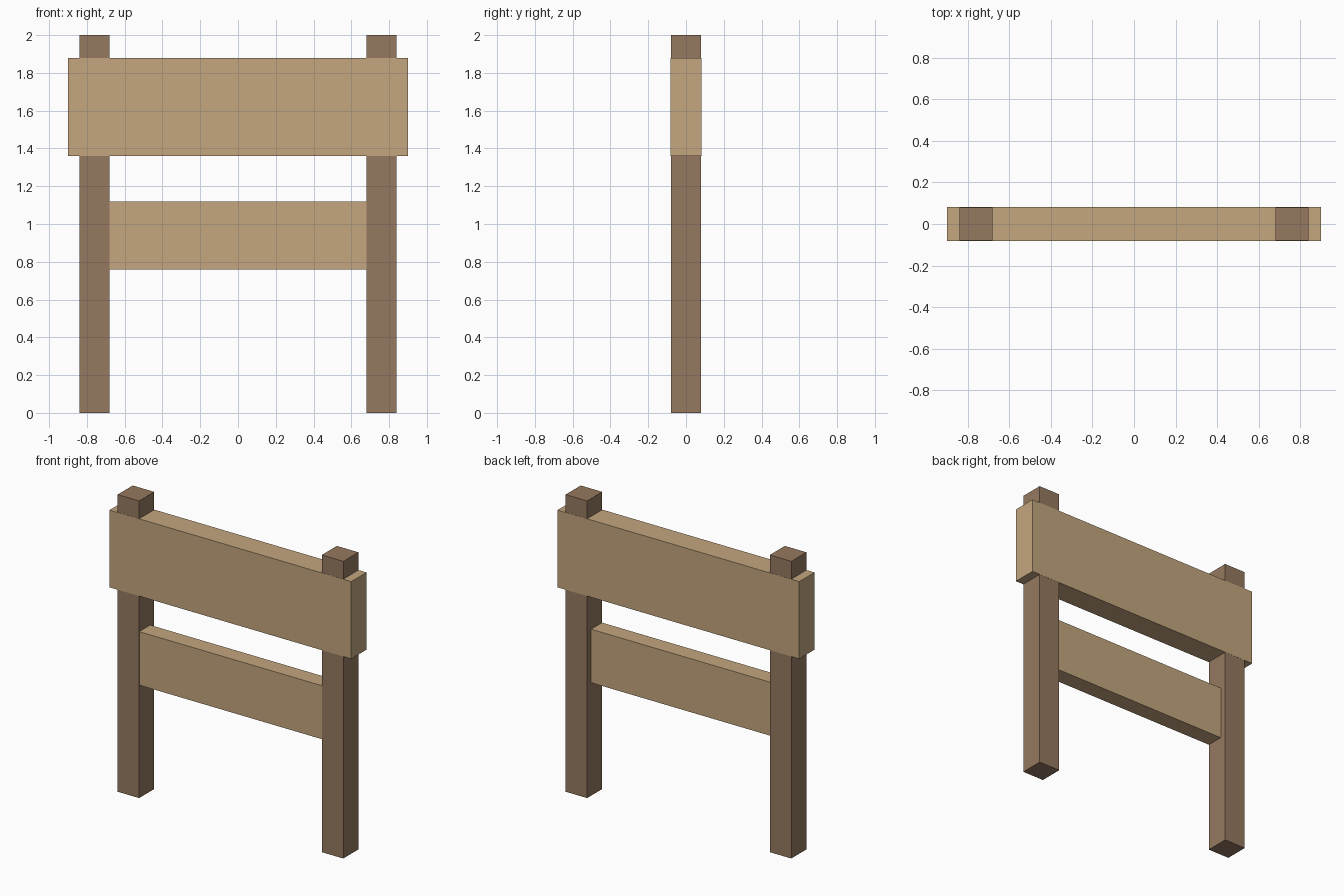
import bpy

if "Cube" in bpy.data.objects:
    bpy.data.objects.remove(bpy.data.objects["Cube"])


def make_material(name, colour):
    mat = bpy.data.materials.new(name)
    mat.diffuse_color = (*colour, 1.0)
    mat.use_nodes = True
    mat.node_tree.nodes["Principled BSDF"].inputs["Base Color"].default_value = mat.diffuse_color
    return mat


def make_box(name, centre, size, mat):
    bpy.ops.mesh.primitive_cube_add(size=1, location=centre)
    obj = bpy.context.object
    obj.name = name
    obj.scale = size
    bpy.ops.object.transform_apply(location=False, rotation=False, scale=True)
    obj.data.materials.append(mat)
    return obj


dark_wood = make_material("dark brown wood", (0.30, 0.19, 0.115))
light_wood = make_material("light tan wood", (0.55, 0.38, 0.21))

DEPTH = 0.16
LAP = 0.002  # small step that keeps the lapped faces apart

# Two square posts
for side, x in (("left", -0.76), ("right", 0.76)):
    make_box(side + "_post", (x, 0, 1.0), (0.16, DEPTH, 2.0), dark_wood)

# Wide upper board, running past the outside of both posts
make_box("upper_board", (0, 0, 1.62), (1.80, DEPTH + LAP, 0.52), light_wood)

# Narrower, thinner lower board, flush with the front and set in at the back
front, back = -DEPTH / 2 + LAP / 2, 0.037
make_box("lower_board", (0, (front + back) / 2, 0.94),
         (1.50, back - front, 0.36), light_wood)
